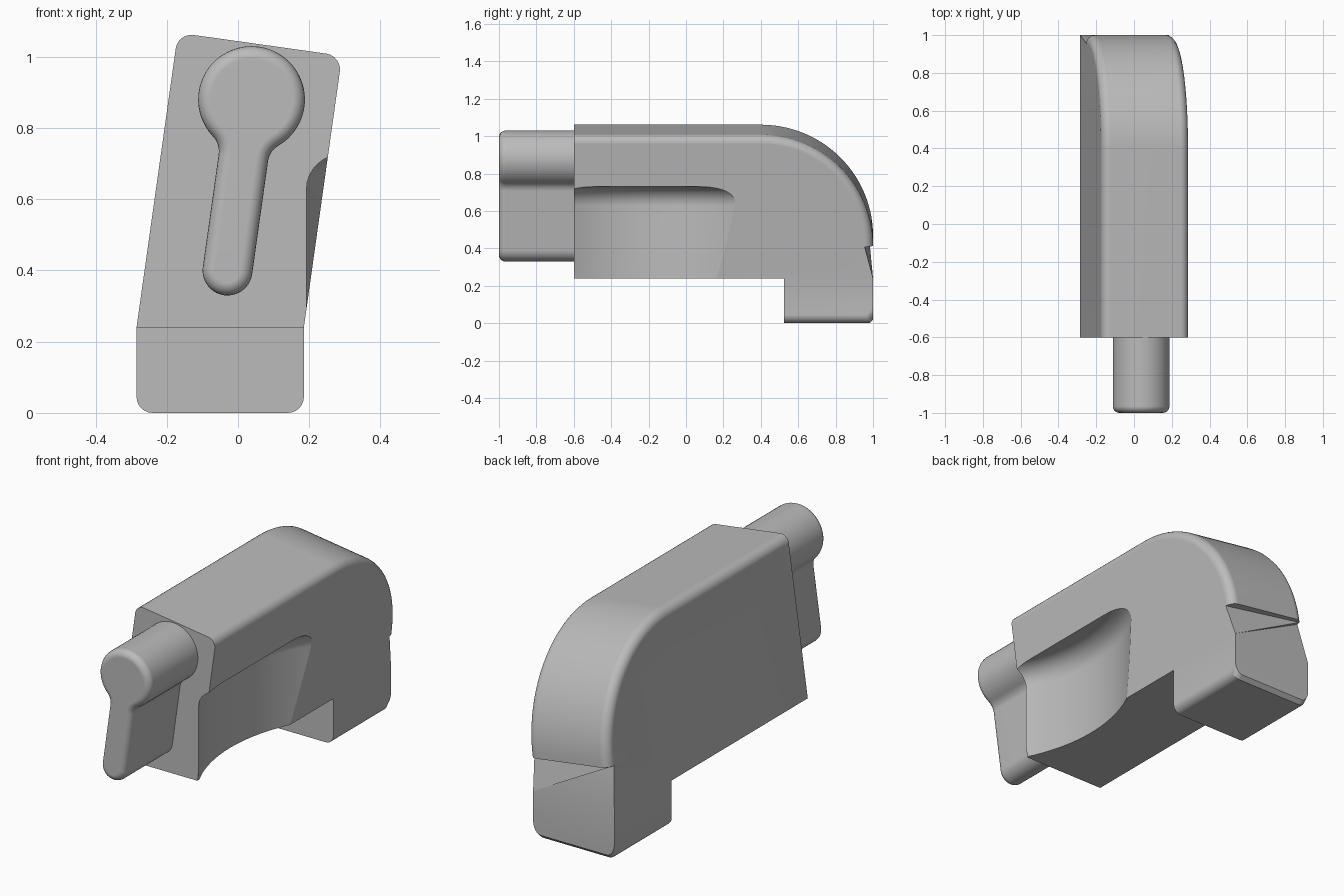
import bpy, bmesh
from math import sin, cos, pi, radians, atan2, sqrt
from mathutils import Vector, Matrix

if "Cube" in bpy.data.objects:
    bpy.data.objects.remove(bpy.data.objects["Cube"])

grey = bpy.data.materials.new("plain_grey")
grey.use_nodes = True
colour = (0.5, 0.5, 0.5, 1)
grey.diffuse_color = colour
grey.node_tree.nodes["Principled BSDF"].inputs["Base Color"].default_value = colour

TILT = radians(8)
FOLD = 0.24          # height where the upright part starts to lean
HALF = 0.235         # half width of the block
MID = -0.05          # x centre of the foot


def arc(cx, cy, r, a, b, n):
    """Points along a circular arc, angles in radians."""
    return [(cx + r * cos(a + (b - a) * i / n), cy + r * sin(a + (b - a) * i / n))
            for i in range(n + 1)]


def to_object(name, bm):
    bmesh.ops.recalc_face_normals(bm, faces=bm.faces)
    mesh = bpy.data.meshes.new(name)
    bm.to_mesh(mesh)
    bm.free()
    mesh.materials.append(grey)
    obj = bpy.data.objects.new(name, mesh)
    bpy.context.collection.objects.link(obj)
    return obj


def activate(obj):
    bpy.ops.object.select_all(action='DESELECT')
    obj.select_set(True)
    bpy.context.view_layer.objects.active = obj


def lathe(name, profile, steps, matrix):
    """Solid of revolution about z from (radius, height) points."""
    bm = bmesh.new()
    verts = [bm.verts.new((r, 0, z)) for r, z in profile]
    edges = [bm.edges.new(p) for p in zip(verts, verts[1:])]
    bmesh.ops.spin(bm, geom=verts + edges, cent=(0, 0, 0), axis=(0, 0, 1),
                   angle=2 * pi, steps=steps)
    bmesh.ops.remove_doubles(bm, verts=bm.verts, dist=1e-5)
    bm.transform(matrix)
    return to_object(name, bm)


def cut(target, cutter):
    activate(target)
    mod = target.modifiers.new("cut", 'BOOLEAN')
    mod.operation = 'DIFFERENCE'
    mod.solver = 'EXACT'
    mod.object = cutter
    bpy.ops.object.modifier_apply(modifier=mod.name)
    bpy.data.objects.remove(cutter)


def finish(obj):
    activate(obj)
    bpy.ops.object.shade_smooth_by_angle(angle=radians(25))
    mod = obj.modifiers.new("even_shading", 'WEIGHTED_NORMAL')
    mod.keep_sharp = True


# Block: side profile of leaning upper part and foot, extruded across x
TOP, BEND = 1.043, 0.6
bm = bmesh.new()
vert = lambda y, z: bm.verts.new((-HALF, y, z))
inner, outer = vert(0.525, FOLD), vert(1.0, FOLD)
curve = arc(0.4, TOP - BEND, BEND, 0, pi / 2, 28)
upper = [outer] + [vert(*p) for p in curve] + [vert(-0.6, TOP), vert(-0.6, FOLD), inner]
foot = [inner, vert(0.525, 0), vert(0.98, 0), vert(1.0, 0.02), outer]
sides = [bm.faces.new(upper), bm.faces.new(foot)]
ext = bmesh.ops.extrude_face_region(bm, geom=sides)
bmesh.ops.translate(bm, vec=(2 * HALF, 0, 0),
                    verts=[g for g in ext["geom"] if isinstance(g, bmesh.types.BMVert)])
bmesh.ops.recalc_face_normals(bm, faces=bm.faces)


def rounded(edge):
    a, b = (v.co for v in edge.verts)
    along = abs(a.x - b.x) < 1e-4
    on_top = min(a.z, b.z) > TOP - BEND - 1e-3 and max(a.y, b.y) > -0.59
    under = max(a.z, b.z) < 0.03
    return along and (on_top or under)


bmesh.ops.bevel(bm, geom=[e for e in bm.edges if rounded(e)], offset=0.045,
                segments=6, profile=0.5, affect='EDGES', clamp_overlap=False)
# Lean everything above the fold
for v in bm.verts:
    x, h = v.co.x, v.co.z - FOLD
    if h > 1e-4:
        x *= cos(TILT)
        v.co.x = x * cos(TILT) + h * sin(TILT)
        v.co.z = FOLD + h * cos(TILT) - x * sin(TILT)
    v.co.x += MID
block = to_object("block", bm)

# Finger scoop: large upright cylinder with a rounded top
scoop = [(0, 0.1), (0.87, 0.1)] + arc(0.77, 0.63, 0.1, 0, pi / 2, 8) + [(0, 0.73)]
cut(block, lathe("scoop_cutter", scoop, 180, Matrix.Translation((0.97, -0.21, 0))))

# Stepped screw hole, wide on one side and countersunk on the other
start, end = Vector((0.209, 0.72, 0.41)), Vector((-0.252, 0.755, 0.475))
turn = (end - start).to_track_quat('Z', 'Y').to_matrix().to_4x4()
bore = [(0, -0.1), (0.11, -0.1), (0.11, 0.33), (0.05, 0.33), (0.05, 0.41),
        (0.08, 0.47), (0.105, 0.52), (0, 0.52)]
cut(block, lathe("hole_cutter", bore, 48, Matrix.Translation(start) @ turn))
finish(block)

# Latch: round head blending into a narrow stem
HEAD, STEM, FILLET, DROP = 0.15, 0.07, 0.06, 0.485
fx = STEM + FILLET
fy = -sqrt((HEAD + FILLET) ** 2 - fx ** 2)
lean = atan2(-fy, fx)
outline = (arc(0, 0, HEAD, -lean, pi + lean, 40)
           + arc(-fx, fy, FILLET, lean, 0, 6)[1:]
           + arc(0, -DROP, STEM, pi, 2 * pi, 20)
           + arc(fx, fy, FILLET, pi, pi - lean, 6)[:-1])
bm = bmesh.new()
face = bm.faces.new([bm.verts.new((x, -0.58, z)) for x, z in outline])
ext = bmesh.ops.extrude_face_region(bm, geom=[face])
bmesh.ops.translate(bm, vec=(0, -0.42, 0),
                    verts=[g for g in ext["geom"] if isinstance(g, bmesh.types.BMVert)])
bmesh.ops.recalc_face_normals(bm, faces=bm.faces)
rim = [e for e in bm.edges if all(v.co.y < -0.99 for v in e.verts)]
bmesh.ops.bevel(bm, geom=rim, offset=0.035, segments=5, profile=0.5,
                affect='EDGES', clamp_overlap=False)
bm.transform(Matrix.Translation((0.038, 0, 0.88)) @ Matrix.Rotation(TILT, 4, 'Y'))
finish(to_object("latch", bm))
